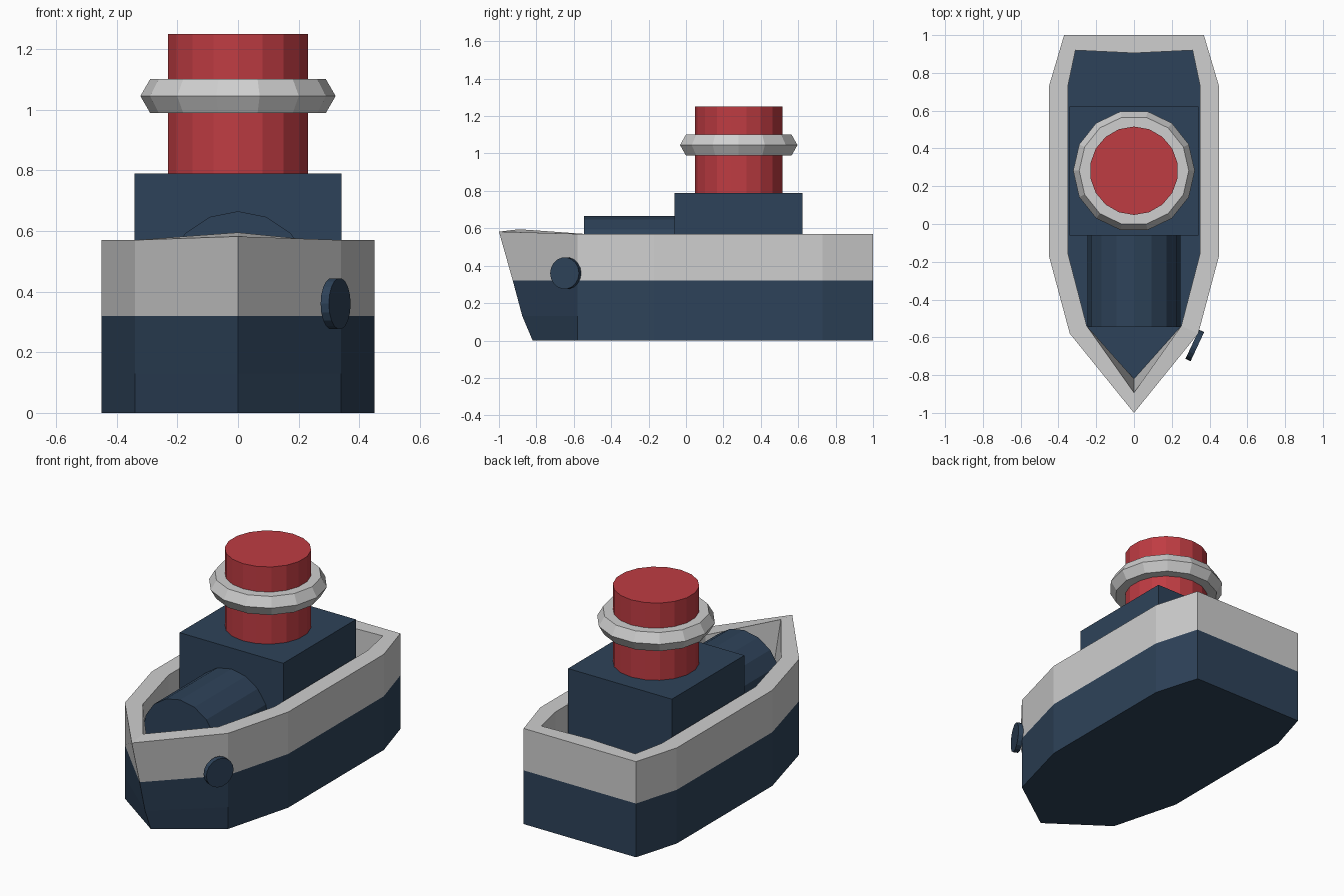
import bpy
import bmesh
import math
from mathutils import Matrix

default = bpy.data.objects.get("Cube")
if default:
    bpy.data.objects.remove(default, do_unlink=True)


def make_material(name, rgb):
    mat = bpy.data.materials.new(name)
    mat.use_nodes = True
    colour = (*rgb, 1.0)
    mat.diffuse_color = colour
    mat.node_tree.nodes["Principled BSDF"].inputs["Base Color"].default_value = colour
    return mat


navy = make_material("navy", (0.027, 0.055, 0.1))
grey = make_material("light grey", (0.62, 0.62, 0.62))
red = make_material("red", (0.52, 0.045, 0.055))


def finish(bm, name, *materials):
    bmesh.ops.recalc_face_normals(bm, faces=bm.faces)
    mesh = bpy.data.meshes.new(name)
    bm.to_mesh(mesh)
    bm.free()
    for mat in materials:
        mesh.materials.append(mat)
    obj = bpy.data.objects.new(name, mesh)
    bpy.context.collection.objects.link(obj)
    return obj


def cylinder(name, mat, radius, depth, sides, matrix):
    bm = bmesh.new()
    bmesh.ops.create_cone(bm, cap_ends=True, segments=sides, radius1=radius,
                          radius2=radius, depth=depth, matrix=matrix)
    return finish(bm, name, mat)


# Hull: stacked outlines from keel to rim, then down inside to the deck
OUTER = [(0.34, -0.58), (0.45, -0.17), (0.45, 0.73), (0.37, 1.0)]
INNER = [(0.25, -0.54), (0.35, -0.155), (0.35, 0.73), (0.31, 0.92)]
SPLIT, RIM = 0.32, 0.57


def outline(bm, half, z, bow_y, bow_z, stern_y):
    points = [(0, bow_y, bow_z)] + [(x, y, z) for x, y in half]
    points += [(0, stern_y, z)] + [(-x, y, z) for x, y in reversed(half)]
    return [bm.verts.new(p) for p in points]


bm = bmesh.new()
rings = [
    outline(bm, OUTER, 0, -0.82, 0, 1.0),
    outline(bm, OUTER, 0.13, -0.875, 0.13, 1.0),
    outline(bm, OUTER, SPLIT, -0.926, SPLIT, 1.0),
    outline(bm, OUTER, RIM, -1.0, 0.582, 1.0),
    outline(bm, INNER, RIM, -0.893, 0.595, 0.905),
    outline(bm, INNER, SPLIT, -0.82, SPLIT, 0.905),
]
for level, (low, high) in enumerate(zip(rings, rings[1:])):
    for i in range(len(low)):
        j = (i + 1) % len(low)
        face = bm.faces.new((low[i], low[j], high[j], high[i]))
        face.material_index = 0 if level < 2 else 1
bm.faces.new(rings[0])
bm.faces.new(rings[-1])
finish(bm, "hull", navy, grey)

# Cabin block
bm = bmesh.new()
bmesh.ops.create_cube(bm, size=1, matrix=Matrix.Translation((0, 0.28, 0.555))
                      @ Matrix.Diagonal((0.684, 0.684, 0.47, 1)))
finish(bm, "cabin", navy)

# Boiler lying in front of the cabin
cylinder("boiler", navy, 0.245, 0.49, 16,
         Matrix.Translation((0, -0.3, 0.42)) @ Matrix.Rotation(math.pi / 2, 4, 'X'))

# Funnel
cylinder("funnel", red, 0.234, 0.46, 18, Matrix.Translation((0, 0.282, 1.02)))

# Faceted ring around the funnel
bpy.ops.mesh.primitive_torus_add(major_segments=14, minor_segments=6,
                                 major_radius=0.258, minor_radius=0.064,
                                 location=(0, 0.282, 1.045))
ring = bpy.context.object
ring.name = "funnel_ring"
ring.data.materials.append(grey)

# Round plate on the left bow
cylinder("bow_disc", navy, 0.085, 0.03, 18,
         Matrix.Translation((0.322, -0.643, 0.36))
         @ Matrix.Rotation(math.radians(-25), 4, 'Z')
         @ Matrix.Rotation(math.pi / 2, 4, 'Y'))
